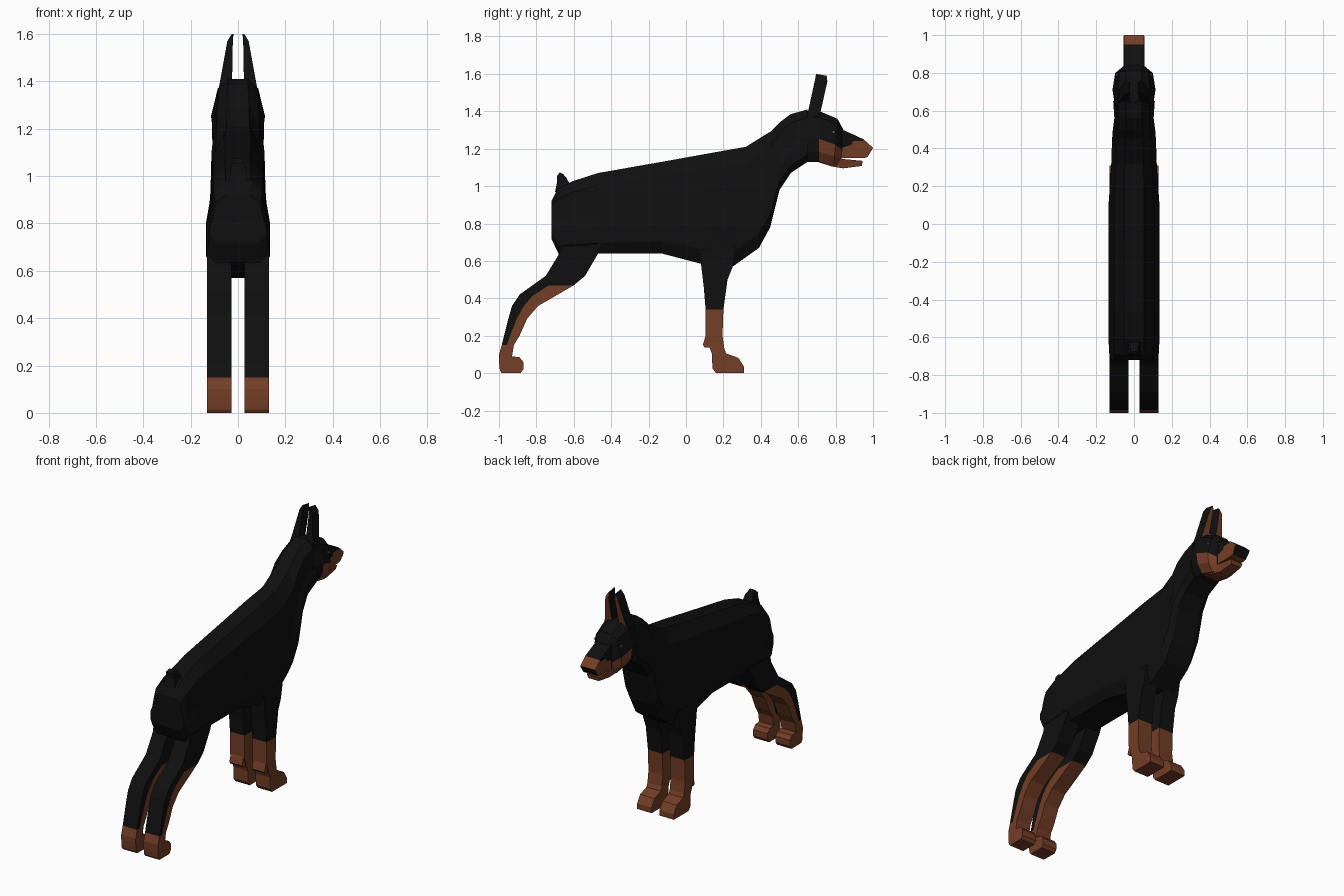
import bpy, bmesh
from mathutils import Vector

if "Cube" in bpy.data.objects:
    bpy.data.objects.remove(bpy.data.objects["Cube"])


def material(name, rgb):
    m = bpy.data.materials.new(name)
    m.diffuse_color = (*rgb, 1)
    m.use_nodes = True
    m.node_tree.nodes["Principled BSDF"].inputs["Base Color"].default_value = m.diffuse_color
    return m


BLACK = material("black coat", (0.005, 0.005, 0.005))
BROWN = material("rust brown", (0.175, 0.049, 0.02))
GREY = material("eye grey", (0.12, 0.12, 0.12))


def loft(name, rings, rule=lambda i, j, c: 0, mirror=False):
    """Skin a list of closed rings; rule(ring, side, centre) picks the colour."""
    bm = bmesh.new()
    vs = [[bm.verts.new(p) for p in r] for r in rings]
    n = len(rings[0])
    for i in range(len(vs) - 1):
        for j in range(n):
            k = (j + 1) % n
            f = bm.faces.new((vs[i][j], vs[i][k], vs[i + 1][k], vs[i + 1][j]))
            f.material_index = rule(i, j, f.calc_center_median())
    for i, r in ((-1, vs[0]), (len(vs), vs[-1])):
        f = bm.faces.new(r)
        f.material_index = rule(i, -1, f.calc_center_median())
    bmesh.ops.recalc_face_normals(bm, faces=bm.faces)
    me = bpy.data.meshes.new(name)
    bm.to_mesh(me)
    bm.free()
    for m in (BLACK, BROWN):
        me.materials.append(m)
    ob = bpy.data.objects.new(name, me)
    bpy.context.collection.objects.link(ob)
    if mirror:
        ob.modifiers.new("mirror", 'MIRROR').use_mirror_merge = False
    return ob


def section(yb, zb, yt, zt, w, shape):
    """Symmetric ring between a bottom and a top point; shape = (height, width) fractions."""
    b, t = Vector((0, yb, zb)), Vector((0, yt, zt))
    right = [b.lerp(t, h) + Vector((w * s, 0, 0)) for h, s in shape]
    return right + [Vector((-p.x, p.y, p.z)) for p in reversed(right)]


# Torso and neck: bottom y, z, top y, z, half width
TORSO = ((0, .72), (.13, 1), (.33, 1), (.5, .89), (.85, .78), (1, .4))
torso = [
    (-.72, .72, -.72, .92, .12), (-.68, .635, -.69, .98, .132),
    (-.60, .635, -.61, 1.025, .135), (-.47, .64, -.47, 1.07, .135),
    (-.13, .64, -.10, 1.135, .135), (.08, .585, .15, 1.18, .135),
    (.25, .57, .32, 1.21, .122), (.39, .67, .40, 1.26, .118),
    (.45, .78, .45, 1.29, .116), (.50, .98, .50, 1.34, .112),
    (.56, 1.07, .56, 1.385, .104), (.65, 1.13, .65, 1.41, .11)]
loft("torso", [section(*r, TORSO) for r in torso])

# Head with brown cheeks
HEAD = ((0, .6), (.2, .92), (.45, 1), (.88, .75), (1, .4))
head = [(.62, 1.13, .62, 1.40, .10), (.71, 1.13, .71, 1.402, .114),
        (.79, 1.11, .81, 1.36, .10), (.825, 1.11, .845, 1.295, .058)]
loft("head", [section(*r, HEAD) for r in head],
     lambda i, j, c: int(i > 0 and (j in (0, 1, 7, 8, 9) or i == 3)))

# Upper muzzle: bottom y, z, top y, z, height fraction of the colour border
muzzle = [(.80, 1.14, .80, 1.31, .55), (.84, 1.15, .84, 1.30, .38),
          (.885, 1.15, .885, 1.28, .55), (.89, 1.15, .89, 1.278, .7),
          (.95, 1.15, .95, 1.25, .92), (.97, 1.155, 1.0, 1.205, .75)]
loft("muzzle", [section(*r[:4], .055, ((0, .9), (r[4], 1), (1, .95))) for r in muzzle],
     lambda i, j, c: int(i != 6 and (j in (0, 4, 5) or i == 4)))

# Lower jaw
jaw = [(.70, 1.13, .70, 1.17, .07), (.78, 1.105, .78, 1.15, .062),
       (.84, 1.095, .84, 1.145, .052), (.94, 1.108, .945, 1.135, .045)]
loft("lower_jaw", [section(*r, ((0, .8), (1, 1))) for r in jaw], lambda i, j, c: 1)

# Ears with brown fronts: z, back y, front y, inner x, outer x
ear = [(1.36, .64, .71, .025, .083), (1.41, .655, .72, .025, .074),
       (1.57, .69, .756, .022, .045), (1.60, .695, .752, .020, .026)]
loft("ears", [[Vector(p) for p in ((xo, yb, z), (xo, yf, z - .01), (xi, yf, z - .01), (xi, yb, z))]
              for z, yb, yf, xi, xo in ear],
     lambda i, j, c: int(j == 1), True)

# Eyes: thin discs on the sides of the head
for side, s in (("left", -1), ("right", 1)):
    bpy.ops.mesh.primitive_cylinder_add(vertices=6, radius=.008, depth=.008,
                                        location=(s * .091, .79, 1.29), rotation=(0, 1.5708, 0))
    bpy.context.object.name = side + "_eye"
    bpy.context.object.data.materials.append(GREY)

# Docked tail
tail = [(.97, -.70, -.58, .04), (1.02, -.69, -.62, .032),
        (1.055, -.69, -.64, .028), (1.073, -.675, -.655, .018)]
loft("tail", [[Vector(p) for p in ((w, a, z), (w, b, z - .01), (-w, b, z - .01), (-w, a, z))]
              for z, a, b, w in tail])


def leg(name, rows, rule):
    """Rows: back y, z, front y, z, fraction where the colour border runs."""
    rings = []
    for yb, zb, yf, zf, m in rows:
        pts = ((yb, zb), (yb + (yf - yb) * m, zb + (zf - zb) * m), (yf, zf))
        rings.append([Vector((.131, *p)) for p in pts] +
                     [Vector((.028, *p)) for p in reversed(pts)])
    loft(name, rings, rule, True)


# Hind legs: brown feet and brown front half of the shank
leg("hind_legs", [
    (-.66, .72, -.44, .72, .5), (-.68, .635, -.47, .64, .5),
    (-.75, .52, -.54, .52, .5), (-.82, .47, -.60, .47, .4),
    (-.89, .42, -.72, .40, .4), (-.93, .36, -.79, .36, .45),
    (-.95, .29, -.85, .29, .45), (-.97, .21, -.89, .20, .4),
    (-.985, .15, -.92, .15, .4), (-1.0, .10, -.93, .09, .5),
    (-1.0, .07, -.89, .085, .5), (-.998, .04, -.87, .06, .5),
    (-.995, .015, -.87, .02, .5), (-.985, 0, -.885, 0, .5)],
    lambda i, j, c: int(i >= 8 or (i >= 3 and j in (1, 2, 3))))

# Front legs: brown below the knee
leg("front_legs", [
    (.07, .68, .27, .68, .5), (.08, .585, .25, .57, .5),
    (.095, .46, .222, .50, .5), (.105, .34, .20, .34, .5),
    (.105, .20, .195, .20, .5), (.125, .14, .205, .13, .5),
    (.14, .10, .215, .105, .5), (.14, .06, .28, .082, .5),
    (.142, .025, .31, .035, .5), (.16, 0, .31, 0, .5)],
    lambda i, j, c: int(i >= 3))

# Small spurs behind the front wrists
spur = [(.20, .105, .13), (.15, .09, .15), (.138, .10, .15)]
loft("wrist_spurs", [[Vector(p) for p in ((.125, a, z), (.125, b, z), (.034, b, z), (.034, a, z))]
                     for z, a, b in spur], lambda i, j, c: 1, True)
